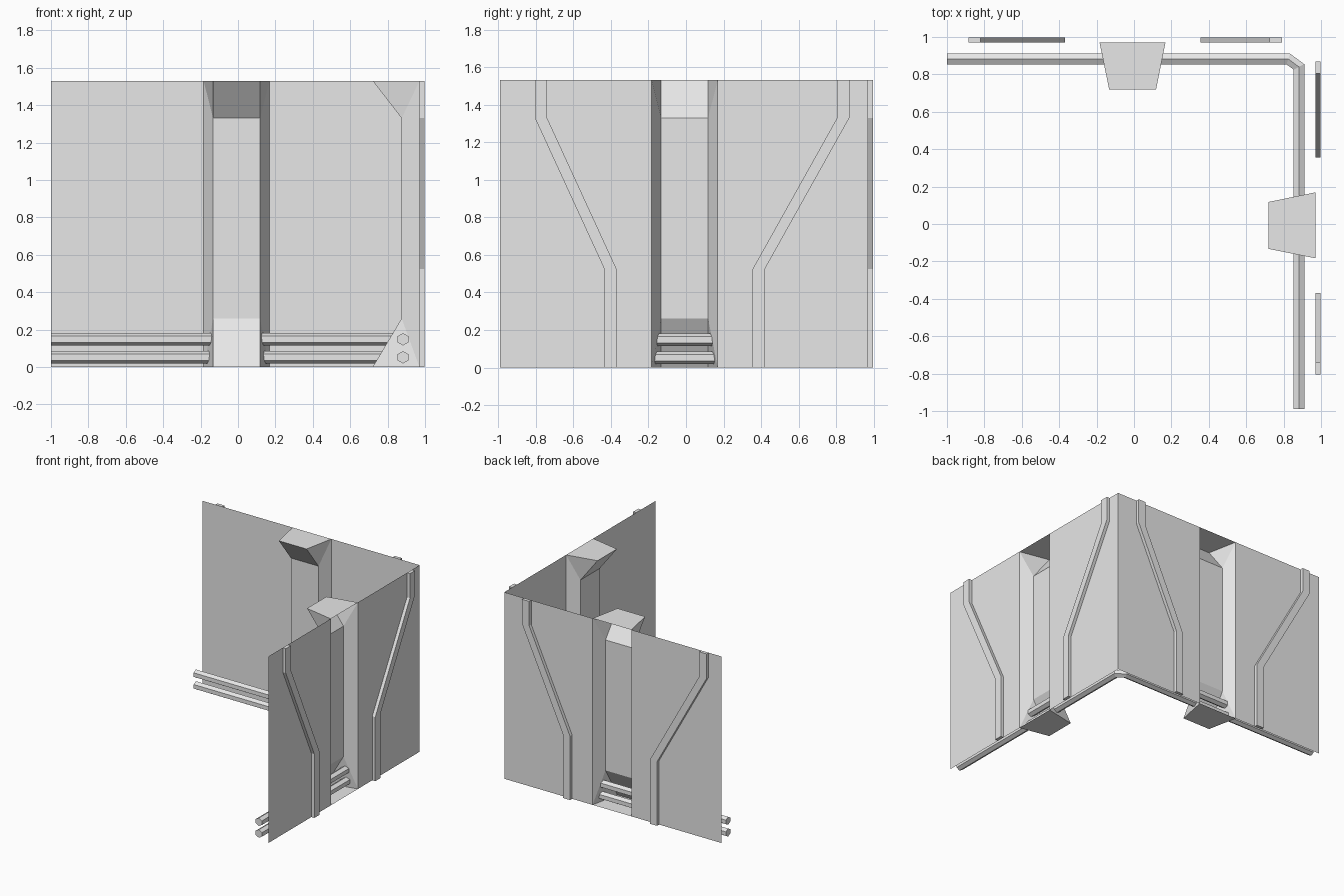
import bpy, bmesh, math
from mathutils import Matrix, Vector

cube = bpy.data.objects.get("Cube")
if cube:
    bpy.data.objects.remove(cube, do_unlink=True)

grey = bpy.data.materials.new("plain_grey")
grey.use_nodes = True
grey.diffuse_color = (0.8, 0.8, 0.8, 1)
grey.node_tree.nodes["Principled BSDF"].inputs["Base Color"].default_value = (0.8, 0.8, 0.8, 1)

HEIGHT = 1.53
WALL = 0.97          # distance of both wall planes from the centre
FRONT = 0.72         # how far the pillar ends reach inwards
MIDDLE = 0.875       # depth of the pillar shaft
LOW, HIGH = 0.26, 1.33


def make_object(name, bm, matrix=Matrix()):
    bmesh.ops.recalc_face_normals(bm, faces=bm.faces)
    mesh = bpy.data.meshes.new(name)
    bm.to_mesh(mesh)
    bm.free()
    mesh.materials.append(grey)
    obj = bpy.data.objects.new(name, mesh)
    obj.matrix_world = matrix
    bpy.context.collection.objects.link(obj)
    return obj


def wall(name, start, end, matrix):
    """Thin wall with a hollow pillar pressed inwards at its centre."""
    bm = bmesh.new()
    sides = []
    for outer, inner, edge in ((-0.184, -0.133, start), (0.168, 0.118, end)):
        wb, wt = bm.verts.new((outer, WALL, 0)), bm.verts.new((outer, WALL, HEIGHT))
        eb, et = bm.verts.new((edge, WALL, 0)), bm.verts.new((edge, WALL, HEIGHT))
        fb, mb, mt, ft = [bm.verts.new((inner, d, z)) for d, z in
                          ((FRONT, 0), (MIDDLE, LOW), (MIDDLE, HIGH), (FRONT, HEIGHT))]
        # flat panel, then the pillar flank
        for face in ((eb, wb, wt, et), (wb, mb, mt, wt), (wb, fb, mb), (wt, mt, ft)):
            bm.faces.new(face)
        sides.append((wb, fb, mb, mt, ft, wt))
    # bottom cap, lower slope, shaft, upper slope, top cap
    left, right = sides
    for i in range(5):
        bm.faces.new((left[i], right[i], right[i + 1], left[i + 1]))
    make_object(name, bm, matrix)


def rib(name, top, bottom, matrix):
    """Bent strip standing on the outside of a wall."""
    width = 0.065
    path = [(bottom, 0), (bottom, 0.525), (top, HIGH), (top, HEIGHT)]
    bm = bmesh.new()
    rings = [[bm.verts.new((s + ds, d, z)) for ds, d in
              ((0, WALL), (width, WALL), (width, 0.997), (0, 0.997))] for s, z in path]
    bridge(bm, rings)
    make_object(name, bm, matrix)


def bridge(bm, rings):
    n = len(rings[0])
    for a, b in zip(rings, rings[1:]):
        for i in range(n):
            j = (i + 1) % n
            bm.faces.new((a[i], a[j], b[j], b[i]))
    bm.faces.new(rings[0])
    bm.faces.new(rings[-1])


def pipe(name, height, radius=0.033):
    """Six-sided pipe following both walls round a cut corner."""
    path = [Vector(p) for p in ((-1, 0.882), (0.825, 0.882), (0.882, 0.84), (0.882, -0.99))]
    bm = bmesh.new()
    rings = []
    for i, p in enumerate(path):
        before = (p - path[i - 1]).normalized() if i else None
        after = (path[i + 1] - p).normalized() if i < len(path) - 1 else None
        before, after = before or after, after or before
        along = (before + after).normalized()
        side = Vector((-along.y, along.x)) / along.dot(after)
        ring = []
        for k in range(6):
            a = math.tau * k / 6
            q = p + side * radius * math.sin(a)
            ring.append(bm.verts.new((q.x, q.y, height + radius * math.cos(a))))
        rings.append(ring)
    bridge(bm, rings)
    make_object(name, bm)


# Two matching walls at a right angle
turned = Matrix.Translation((0, -0.015, 0)) @ Matrix.Rotation(-math.pi / 2, 4, 'Z')
for label, matrix, start, end in (("back", Matrix(), -1, WALL),
                                  ("side", turned, -0.985, 0.975)):
    wall(label + "_wall", start, end, matrix)
    rib(label + "_rib_a", -0.885, -0.435, matrix)
    rib(label + "_rib_b", 0.725, 0.355, matrix)

# Pipes along the foot of the walls
pipe("lower_pipe", 0.052)
pipe("upper_pipe", 0.148)
